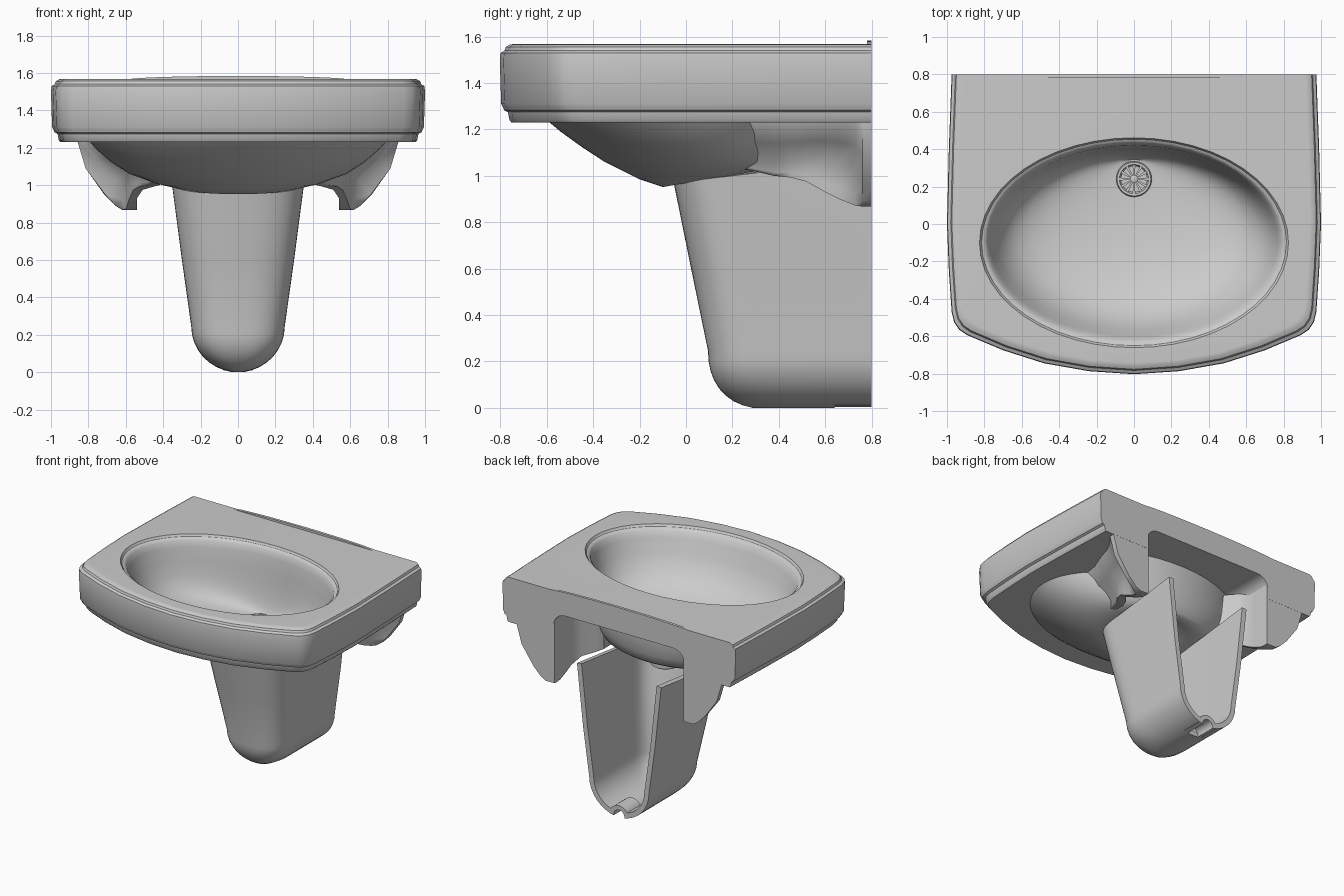
import bpy, bmesh
from math import sin, cos, pi
from mathutils import Vector

if "Cube" in bpy.data.objects:
    bpy.data.objects.remove(bpy.data.objects["Cube"])

def finish(name, bm, recalc=True):
    if recalc:
        bmesh.ops.recalc_face_normals(bm, faces=bm.faces)
    me = bpy.data.meshes.new(name)
    bm.to_mesh(me)
    bm.free()
    ob = bpy.data.objects.new(name, me)
    bpy.context.collection.objects.link(ob)
    return ob

def loft(name, rings):
    """Closed solid through rings of equal point count."""
    bm = bmesh.new()
    vs = [[bm.verts.new(p) for p in r] for r in rings]
    n = len(vs[0])
    for a, b in zip(vs, vs[1:]):
        for j in range(n):
            k = (j + 1) % n
            bm.faces.new((a[j], a[k], b[k], b[j]))
    bm.faces.new(vs[0][::-1])
    bm.faces.new(vs[-1])
    return finish(name, bm)

def oval(front, back, rx, z, tilt=0, n=48):
    cy, ry = (front + back) / 2, (back - front) / 2
    ys = [cy + ry * sin(2 * pi * i / n) for i in range(n)]
    return [(rx * cos(2 * pi * i / n), y, z + tilt * (y - front)) for i, y in enumerate(ys)]

def prism(name, poly, y0, y1):
    return loft(name, [[(x, y, z) for x, z in poly] for y in (y0, y1)])

def activate(ob):
    bpy.ops.object.select_all(action='DESELECT')
    ob.select_set(True)
    bpy.context.view_layer.objects.active = ob

def apply(ob, kind, **props):
    m = ob.modifiers.new(kind.lower(), kind)
    for k, v in props.items():
        setattr(m, k, v)
    activate(ob)
    bpy.ops.object.modifier_apply(modifier=m.name)

def boolean(ob, other, op):
    other.hide_render = True
    apply(ob, 'BOOLEAN', operation=op, object=other, solver='EXACT')
    bpy.data.objects.remove(other)

def smooth(ob, deg=35):
    activate(ob)
    bpy.ops.object.shade_smooth_by_angle(angle=deg * pi / 180)

# Basin slab: bowed front outline, stepped lip below and rounded top edge
half = [(0.24, -0.787), (0.48, -0.745), (0.70, -0.675), (0.89, -0.595), (0.935, -0.565),
        (0.962, -0.525), (0.975, -0.47), (0.99, -0.25), (1.0, 0.0), (0.99, 0.4), (0.975, 0.8)]
outline = [(0, -0.803)] + half + [(-x, y) for x, y in half[::-1]]
edge = [(0.05, 1.23), (0.042, 1.24), (0.035, 1.275), (0.018, 1.283), (0.014, 1.295),
        (0.006, 1.31), (0, 1.50), (0.003, 1.53), (0.02, 1.54), (0.026, 1.556), (0.045, 1.567), (0.06, 1.568)]
basin = loft("basin", [[(x * (1 - d), 0.8 - (0.8 - y) * (1 - d / 1.6), z) for x, y in outline]
                       for d, z in edge])

# Hollow behind the bowl, open at the wall side, with rounded corners
corner = [(0.45 + 0.1 * sin(pi * i / 12), 1.30 + 0.1 * cos(pi * i / 12)) for i in range(7)]
boolean(basin, prism("rear_cutter", [(-x, z) for x, z in corner[::-1]] + corner
                     + [(0.55, 0.9), (-0.55, 0.9)], 0.42, 0.9), 'DIFFERENCE')

# Bowl outside (underside rises towards the drain) and inside
outer = [(0.12, 0.36, 0.12, 1.015, 0.2), (0.0, 0.39, 0.24, 0.975, 0.2), (-0.10, 0.42, 0.34, 0.952, 0.17),
         (-0.2, 0.46, 0.45, 0.985, 0.09), (-0.35, 0.48, 0.58, 1.06), (-0.45, 0.50, 0.68, 1.125),
         (-0.54, 0.515, 0.755, 1.19), (-0.60, 0.52, 0.80, 1.24), (-0.66, 0.54, 0.84, 1.45)]
inner = [(0.13, 0.345, 0.11, 1.085), (0.0, 0.352, 0.22, 1.096), (-0.12, 0.36, 0.34, 1.112),
         (-0.24, 0.37, 0.46, 1.137), (-0.35, 0.38, 0.56, 1.175), (-0.44, 0.39, 0.64, 1.225),
         (-0.51, 0.40, 0.695, 1.295), (-0.565, 0.41, 0.74, 1.39), (-0.60, 0.42, 0.77, 1.49),
         (-0.622, 0.432, 0.787, 1.535), (-0.636, 0.442, 0.80, 1.548), (-0.65, 0.452, 0.815, 1.552),
         (-0.66, 0.46, 0.825, 1.565), (-0.67, 0.47, 0.835, 1.59)]
boolean(basin, loft("bowl_body", [oval(*r) for r in outer]), 'UNION')
boolean(basin, loft("bowl_cutter", [oval(*r) for r in inner]), 'DIFFERENCE')
smooth(basin)

# Low raised lip along the wall
lip = [(0.6 * cos(pi * i / 24), 1.562 + 0.022 * sin(pi * i / 24)) for i in range(25)]
smooth(prism("wall_lip", lip, 0.78, 0.8))

# Wall brackets: y, outer x at top / middle / low / bottom, inner x, low z, bottom z
sections = [(0.799, 0.86, 0.815, 0.715, 0.62, 0.54, 0.95, 0.868),
            (0.76, 0.86, 0.815, 0.71, 0.62, 0.54, 0.95, 0.868),
            (0.73, 0.84, 0.75, 0.64, 0.60, 0.54, 1.03, 0.872),
            (0.66, 0.79, 0.69, 0.605, 0.59, 0.54, 1.06, 0.90),
            (0.60, 0.76, 0.67, 0.59, 0.58, 0.54, 1.07, 0.93),
            (0.52, 0.735, 0.65, 0.57, 0.56, 0.51, 1.07, 0.975),
            (0.45, 0.71, 0.62, 0.54, 0.53, 0.45, 1.06, 0.993),
            (0.38, 0.68, 0.59, 0.50, 0.48, 0.42, 1.05, 1.0),
            (0.25, 0.66, 0.56, 0.44, 0.42, 0.39, 1.06, 1.03)]
bracket = loft("wall_brackets", [
    [(xi if y > 0.36 else xt - 0.03, y, 1.38), (xt, y, 1.38), (xt, y, 1.24),
     (xm, y, (1.24 + zl) / 2 - 0.005), (xl, y, zl),
     (xb + (xl - xb) * 0.4, y, zb + (zl - zb) * 0.3), (xb, y, zb), (xi, y, zb)]
    for y, xt, xm, xl, xb, xi, zl, zb in sections])
apply(bracket, 'MIRROR')
smooth(bracket, 55)

# Half pedestal: U-shaped open shell, rows of z / half width / front y
levels = []
for i in range(9):
    a = 0.12 + (pi / 2 - 0.12) * i / 8
    levels.append((0.245 * (1 - cos(a)) if i else 0, 0.25 * sin(a), 0.095 + 0.22 * (1 - sin(a)) ** 1.1))
levels += [(0.6, 0.30, 0.022), (0.97, 0.352, -0.053)]
bm = bmesh.new()
rows = []
for i, (z, w, f) in enumerate(levels):
    ring = []
    for j in range(25):
        a = pi * j / 24
        c, s = cos(a), sin(a)
        ring.append((-w * abs(c) ** 0.75 * (1 if c > 0 else -1), f + 0.23 * (1 - s ** 0.75)))
    ring = [(-w, 0.8), (-w, 0.65)] + ring + [(w, 0.65), (w, 0.8)]
    top = i == len(levels) - 1
    rows.append([bm.verts.new((x, y, z + (0.12 * (y - f) if top else 0))) for x, y in ring])
for a, b in zip(rows, rows[1:]):
    for j in range(len(a) - 1):
        bm.faces.new((a[j], a[j + 1], b[j + 1], b[j]))
bm.faces.new(rows[0][::-1])
pedestal = finish("half_pedestal", bm, recalc=False)
apply(pedestal, 'SOLIDIFY', thickness=0.038, offset=-1)

# Notch at the rear of the pedestal floor with an arched saddle above it
def arc(r, n=12):
    return [(r * cos(pi * i / n), 0.01 + r * sin(pi * i / n)) for i in range(n + 1)]
boolean(pedestal, prism("notch_cutter", [(0.045, -0.05)] + arc(0.045) + [(-0.045, -0.05)],
                        0.64, 0.85), 'DIFFERENCE')
smooth(pedestal)
smooth(prism("notch_saddle", arc(0.078) + arc(0.045)[::-1], 0.64, 0.8))

# Drain: flange, strainer spokes and tailpiece
def round_part(name, profile):
    ob = loft(name, [oval(0.24 - r, 0.24 + r, r, z, n=32) for r, z in profile])
    smooth(ob)
round_part("drain_flange", [(0.095, 1.07), (0.095, 1.095), (0.09, 1.102), (0.078, 1.102), (0.07, 1.089)])
round_part("drain_hub", [(0.02, 1.075), (0.02, 1.1), (0.014, 1.104)])
round_part("drain_tailpiece", [(0.09, 0.945), (0.105, 0.955), (0.105, 1.01), (0.085, 1.02), (0.085, 1.07)])
bm = bmesh.new()
for i in range(12):
    a = 2 * pi * i / 12
    d, n = Vector((cos(a), sin(a), 0)), Vector((-sin(a), cos(a), 0))
    base = Vector((0, 0.24, 1.08))
    pts = [base + d * r + n * s for r, s in ((0.015, -0.003), (0.08, -0.008), (0.08, 0.008), (0.015, 0.003))]
    lo = [bm.verts.new(p) for p in pts]
    hi = [bm.verts.new(p + Vector((0, 0, 0.02))) for p in pts]
    for j in range(4):
        k = (j + 1) % 4
        bm.faces.new((lo[j], lo[k], hi[k], hi[j]))
    bm.faces.new(hi)
    bm.faces.new(lo[::-1])
finish("drain_spokes", bm)
